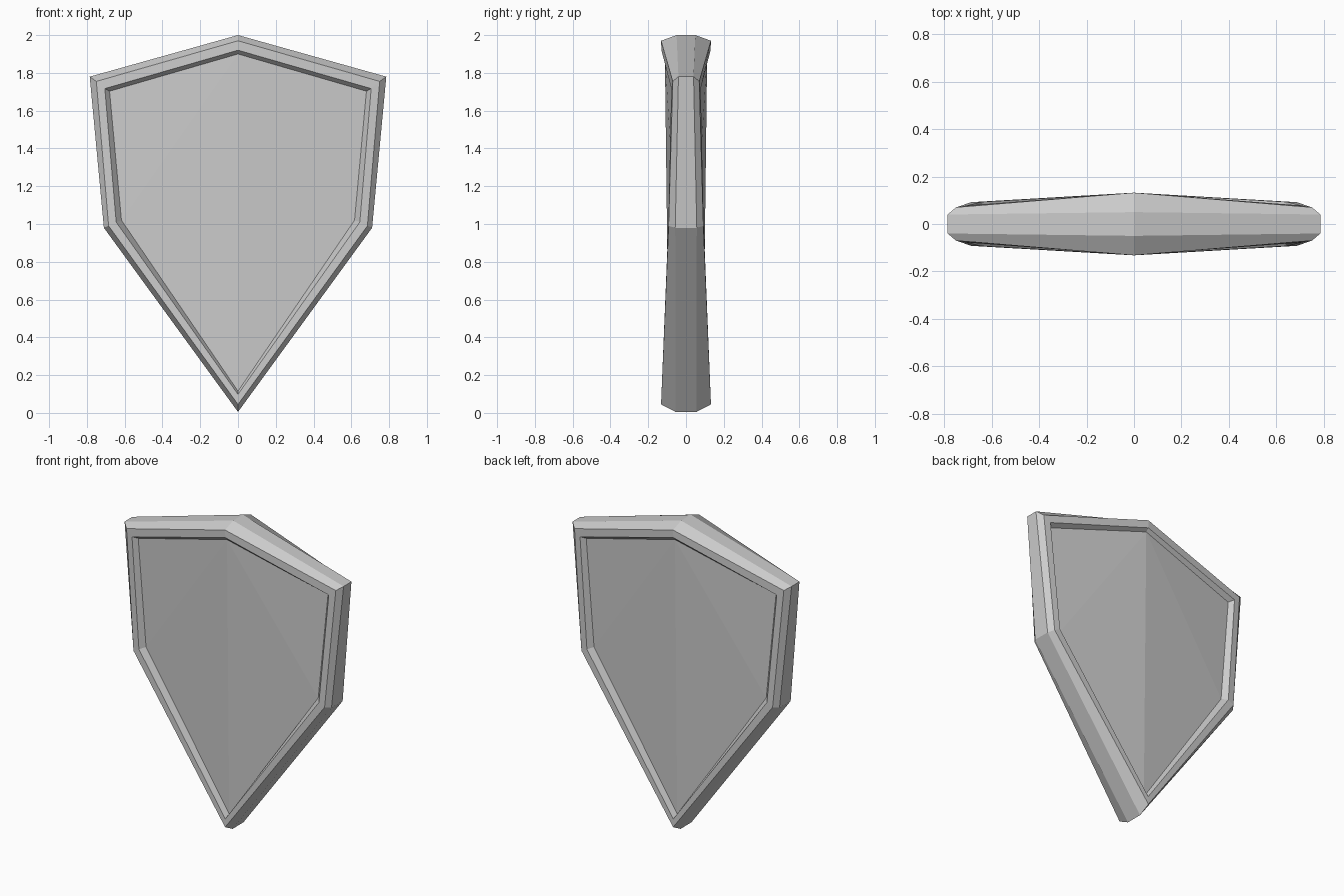
import bpy

if "Cube" in bpy.data.objects:
    bpy.data.objects.remove(bpy.data.objects["Cube"])

# Right-hand, front quarter of the shield. Each ring runs:
# top centre, upper corner, waist, bottom tip
OUTER = [(0, -.05, 2.0), (.785, -.04, 1.78), (.71, -.057, .98), (0, -.055, .005)]
BEVEL = [(0, -.132, 1.97), (.75, -.07, 1.755), (.685, -.092, .99), (0, -.132, .045)]
INNER = [(0, -.13, 1.92), (.705, -.078, 1.717), (.645, -.093, 1.01), (0, -.13, .098)]
FIELD = [(0, -.112, 1.90), (.68, -.05, 1.703), (.617, -.06, 1.02), (0, -.09, .115)]


def flip(points):
    return [(x, -y, z) for x, y, z in points]


def build(name, verts, faces):
    """Make an object from the right half and mirror it across x."""
    mesh = bpy.data.meshes.new(name)
    mesh.from_pydata(verts, [], faces)
    obj = bpy.data.objects.new(name, mesh)
    bpy.context.collection.objects.link(obj)
    mod = obj.modifiers.new("mirror", 'MIRROR')
    mod.use_axis[0] = True
    mod.merge_threshold = 0.0005
    return obj


# Bevelled rim: bridge rings from the front field edge round to the back one
rings = [FIELD, INNER, BEVEL, OUTER, flip(OUTER), flip(BEVEL), flip(INNER), flip(FIELD)]
verts = [p for ring in rings for p in ring]
faces = []
for r in range(len(rings) - 1):
    for i in range(3):
        a = r * 4 + i
        faces.append((a, a + 4, a + 5, a + 1))
build("shield_rim", verts, faces)

# Recessed faces with a shallow central ridge, front and back
build("front_panel", FIELD, [(0, 2, 1), (0, 3, 2)])
build("back_panel", flip(FIELD), [(0, 1, 2), (0, 2, 3)])
